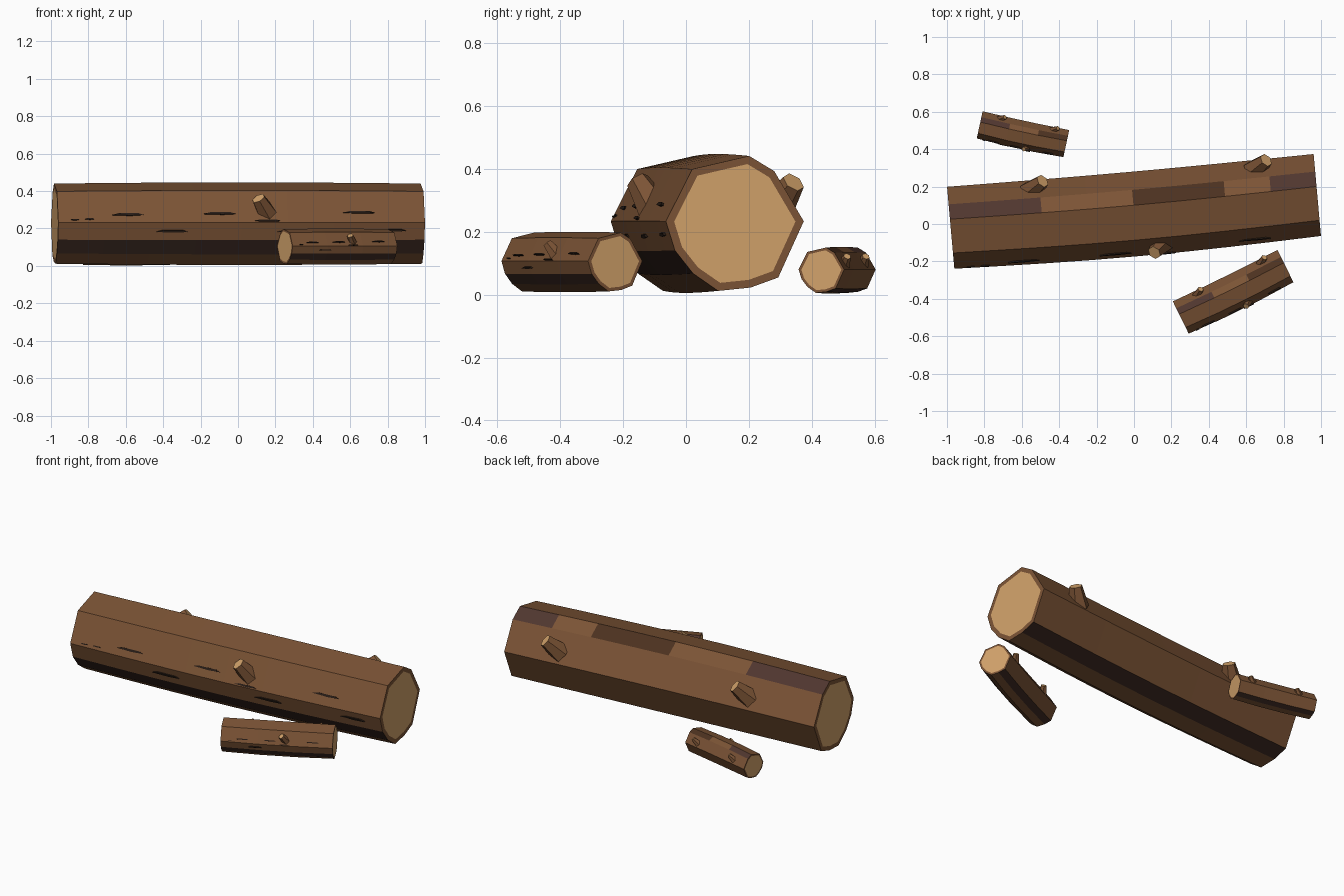
import bpy, bmesh
from math import sin, cos, pi, radians, atan2
from mathutils import Vector, Matrix

cube = bpy.data.objects.get("Cube")
if cube:
    bpy.data.objects.remove(cube, do_unlink=True)


def material(name, rgb):
    m = bpy.data.materials.new(name)
    m.use_nodes = True
    m.diffuse_color = (*rgb, 1)
    m.node_tree.nodes["Principled BSDF"].inputs["Base Color"].default_value = (*rgb, 1)
    return m


BARK = material("bark", (0.2, 0.088, 0.036))
WOOD = material("cut wood", (0.64, 0.36, 0.145))
DAMP = material("damp bark", (0.08, 0.037, 0.028))
DARK = material("dark bark", (0.072, 0.031, 0.014))
CRACK = material("bark crack", (0.021, 0.012, 0.008))
UNDER = material("underside bark", (0.05, 0.025, 0.018))
MATS = [BARK, WOOD, DAMP, DARK, CRACK, UNDER]

# Uneven section: angle from the back, relative radius
SECTION = [(-104, 1), (-76, 0.95), (-51, 1), (2, 1), (53, 0.95), (78, 1),
           (128, 1), (178, 1), (204, 0.95), (230, 0.94)]
SIDES = len(SECTION)
PATCH_SIDE = 4
FRONT_HIGH, FRONT_LOW = 6, 7
UNDER_SIDES = (1, 8)


def finish(name, bm, matrix):
    bmesh.ops.recalc_face_normals(bm, faces=bm.faces)
    mesh = bpy.data.meshes.new(name)
    bm.to_mesh(mesh)
    bm.free()
    for m in MATS:
        mesh.materials.append(m)
    ob = bpy.data.objects.new(name, mesh)
    ob.matrix_world = matrix
    bpy.context.collection.objects.link(ob)


class Log:
    def __init__(self, name, start, end, z, radius, rings):
        a, b = Vector((*start, z)), Vector((*end, z))
        self.name, self.r, self.rings = name, radius, rings
        d = b - a
        self.length = d.length
        self.matrix = Matrix.Translation(a) @ Matrix.Rotation(atan2(d.y, d.x), 4, "Z")

    def centre(self, t):
        return Vector((t * self.length, -0.065 * self.r * sin(pi * t), 0))

    def corner(self, t, i, scale=1.0):
        # Slight swelling keeps the trunk from looking machined
        angle, rad = SECTION[i % SIDES]
        k = self.r * rad * scale * (1 + 0.03 * sin(pi * t))
        a = radians(angle)
        return self.centre(t) + Vector((0, k * cos(a), k * sin(a)))

    def body(self, patches):
        bm = bmesh.new()
        rings = [[bm.verts.new(self.corner(j / self.rings, i)) for i in range(SIDES)]
                 for j in range(self.rings + 1)]
        for j in range(self.rings):
            for i in range(SIDES):
                k = (i + 1) % SIDES
                f = bm.faces.new((rings[j][i], rings[j][k], rings[j + 1][k], rings[j + 1][i]))
                if i == PATCH_SIDE:
                    f.material_index = patches.get(j, 0)
                elif i in UNDER_SIDES:
                    f.material_index = 5
        # Sawn ends: bark rim around pale wood
        for t, ring in ((0, rings[0]), (1, rings[-1])):
            inner = [bm.verts.new(self.corner(t, i, 0.88)) for i in range(SIDES)]
            for i in range(SIDES):
                k = (i + 1) % SIDES
                bm.faces.new((ring[i], ring[k], inner[k], inner[i]))
            bm.faces.new(inner).material_index = 1
        finish(self.name, bm, self.matrix)

    def stub(self, label, t, side):
        # Tapered broken branch leaning along the trunk
        lean = 0.34 * self.r * side
        base_yz, tip_yz = ((0.74, 0.22), (0.98, 0.6)) if side > 0 else ((-0.68, 0.08), (-0.98, 0.62))
        tip = self.centre(t) + Vector((0, *tip_yz)) * self.r
        base = self.centre(t) + Vector((-lean, *Vector(base_yz) * self.r))
        axis = tip - base
        bm = bmesh.new()
        bmesh.ops.create_cone(bm, cap_ends=True, segments=6, radius1=0.28 * self.r,
                              radius2=0.17 * self.r, depth=axis.length)
        for f in bm.faces:
            if f.calc_center_median().z > axis.length * 0.49:
                f.material_index = 1
        turn = Vector((0, 0, 1)).rotation_difference(axis).to_matrix().to_4x4()
        bm.transform(Matrix.Translation((base + tip) / 2) @ turn)
        finish(self.name + "_" + label, bm, self.matrix)

    def cracks(self, marks):
        # Thin pointed slivers lying on the bark
        bm = bmesh.new()
        along = Vector((1, 0, 0))
        outline = [(-1, 0.4), (-0.6, -1), (0.7, -1), (1, 0.4), (0.2, 1)]
        for t, side, f, size in marks:
            a, b = self.corner(t, side), self.corner(t, side + 1)
            down = (b - a).normalized()
            out = along.cross(down)
            p = a.lerp(b, f)
            if out.dot(p - self.centre(t)) < 0:
                out = -out
            hl, hw = size * self.r * 0.38, self.r * (0.01 + 0.02 * size)
            low = [bm.verts.new(p + along * u * hl + down * v * hw - out * 0.003) for u, v in outline]
            top = [bm.verts.new(v.co + out * 0.009) for v in low]
            n = len(low)
            faces = [bm.faces.new(low), bm.faces.new(top)]
            faces += [bm.faces.new((low[i], low[(i + 1) % n], top[(i + 1) % n], top[i])) for i in range(n)]
            for face in faces:
                face.material_index = 4
        finish(self.name + "_cracks", bm, self.matrix)


MARKS = [(0.19, FRONT_HIGH, 0.76, 1), (0.44, FRONT_HIGH, 0.73, 1), (0.82, FRONT_HIGH, 0.69, 1),
         (0.085, FRONT_HIGH, 0.9, 0.3), (0.57, FRONT_HIGH, 0.95, 0.8),
         (0.31, FRONT_LOW, 0.5, 1), (0.64, FRONT_LOW, 0.5, 1), (0.91, FRONT_LOW, 0.45, 0.9),
         (0.045, FRONT_HIGH, 0.92, 0.25)]

LONG_PATCHES = {0: 2, 1: 2, 4: 3, 5: 3, 7: 2}
SHORT_PATCHES = {0: 2, 2: 3}

LOGS = [
    (Log("large_log", (-0.98, -0.02), (0.98, 0.155), 0.225, 0.22, 8), LONG_PATCHES, MARKS),
    (Log("front_small_log", (0.25, -0.50), (0.81, -0.225), 0.103, 0.096, 3), SHORT_PATCHES, MARKS[:6]),
    (Log("back_small_log", (-0.825, 0.53), (-0.362, 0.43), 0.077, 0.074, 3), SHORT_PATCHES, MARKS[:6]),
]

for log, patches, marks in LOGS:
    log.body(patches)
    log.stub("back_stub_right", 0.26, 1)
    log.stub("back_stub_left", 0.87, 1)
    log.stub("front_stub", 0.545, -1)
    log.cracks(marks)
